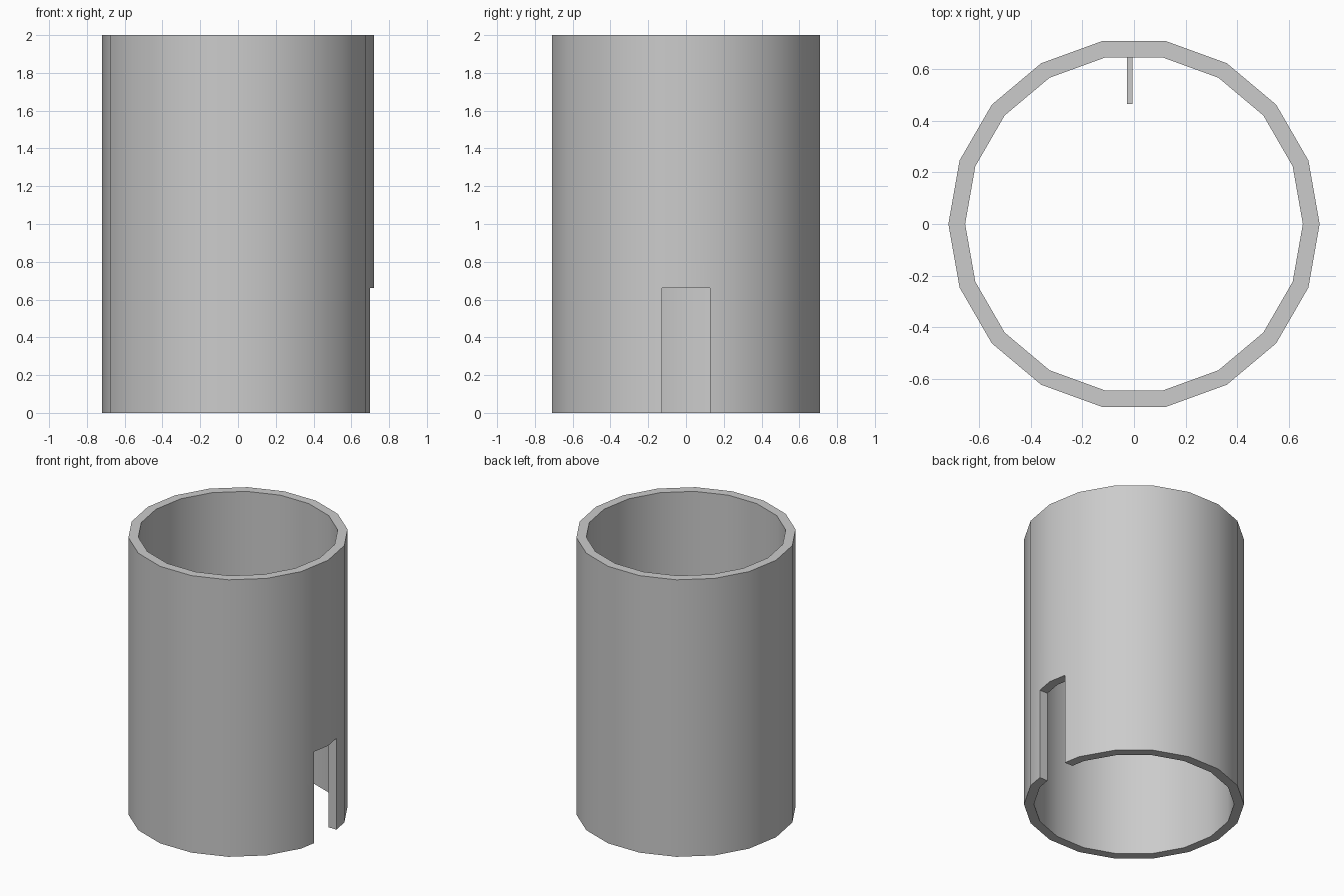
import bpy
import math

SIDES, OUTER, INNER, HEIGHT = 18, 0.72, 0.655, 2.0

cube = bpy.data.objects.get("Cube")
if cube:
    bpy.data.objects.remove(cube, do_unlink=True)

grey = bpy.data.materials.new("plain grey")
grey.use_nodes = True
colour = (0.6, 0.6, 0.6, 1)
grey.diffuse_color = colour
grey.node_tree.nodes["Principled BSDF"].inputs["Base Color"].default_value = colour


def add_mesh(name, verts, faces):
    mesh = bpy.data.meshes.new(name)
    mesh.from_pydata(verts, [], faces)
    mesh.materials.append(grey)
    obj = bpy.data.objects.new(name, mesh)
    bpy.context.collection.objects.link(obj)
    return obj


def add_box(name, low, high):
    verts = [(x, y, z) for x in (low[0], high[0])
             for y in (low[1], high[1]) for z in (low[2], high[2])]
    faces = [(0, 1, 3, 2), (4, 6, 7, 5), (0, 4, 5, 1),
             (2, 3, 7, 6), (0, 2, 6, 4), (1, 5, 7, 3)]
    return add_mesh(name, verts, faces)


# Open tube: a rectangular wall profile swept around the axis
profile = [(OUTER, 0), (OUTER, HEIGHT), (INNER, HEIGHT), (INNER, 0)]
verts, faces = [], []
for i in range(SIDES):
    a = math.tau * i / SIDES
    verts += [(r * math.cos(a), r * math.sin(a), z) for r, z in profile]
    n = (i + 1) % SIDES
    for k in range(4):
        m = (k + 1) % 4
        faces.append((i * 4 + k, n * 4 + k, n * 4 + m, i * 4 + m))
tube = add_mesh("tube_wall", verts, faces)

# Notch through the lower wall on the +x side
cutter = add_box("notch_cutter", (0.4, -0.127, -0.2), (1.0, 0.127, 0.66))
cutter.hide_render = True
cutter.hide_set(True)
cut = tube.modifiers.new("notch", 'BOOLEAN')
cut.operation = 'DIFFERENCE'
cut.solver = 'EXACT'
cut.object = cutter
bpy.context.view_layer.objects.active = tube
tube.select_set(True)
bpy.ops.object.modifier_apply(modifier=cut.name)
bpy.data.objects.remove(cutter, do_unlink=True)
bpy.ops.object.shade_smooth_by_angle(angle=math.radians(30))

# Thin fin on the inside of the back wall
add_box("inner_fin", (-0.027, 0.465, 0.5), (-0.006, 0.648, 0.85))
